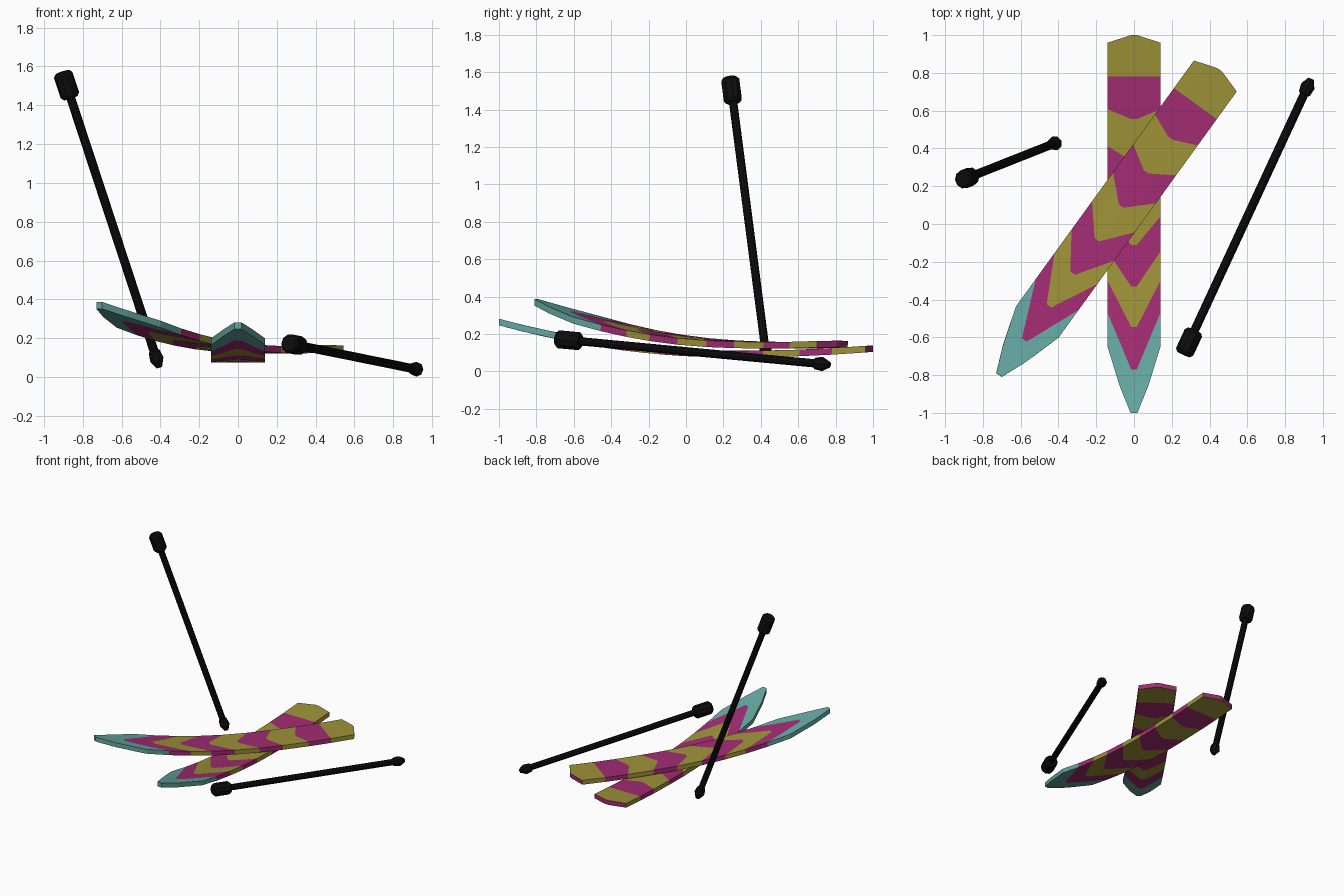
import bpy
import math
from mathutils import Vector

if "Cube" in bpy.data.objects:
    bpy.data.objects.remove(bpy.data.objects["Cube"])


def material(name, rgb):
    m = bpy.data.materials.new(name)
    m.diffuse_color = (*rgb, 1)
    m.use_nodes = True
    m.node_tree.nodes["Principled BSDF"].inputs["Base Color"].default_value = m.diffuse_color
    return m


OLIVE = material("olive", (0.34, 0.29, 0.04))
MAGENTA = material("magenta", (0.36, 0.025, 0.17))
TEAL = material("teal", (0.13, 0.39, 0.36))
BLACK = material("black", (0.004, 0.004, 0.004))


def make_object(name, verts, faces, slots, mats):
    mesh = bpy.data.meshes.new(name)
    mesh.from_pydata(verts, [], faces)
    for m in mats:
        mesh.materials.append(m)
    for poly, s in zip(mesh.polygons, slots):
        poly.material_index = s
    mesh.update()
    ob = bpy.data.objects.new(name, mesh)
    bpy.context.collection.objects.link(ob)
    return ob


# Ski rows, tail to tip: edge y, centre y, half width, colour slot of the band after it
ROWS = [(0.96, 1.0, 0.14, 0), (0.78, 0.78, 0.14, 1), (0.608, 0.555, 0.14, 0),
        (0.412, 0.335, 0.14, 1), (0.23, 0.11, 0.14, 0), (0.04, -0.11, 0.14, 1),
        (-0.145, -0.33, 0.14, 0), (-0.30, -0.545, 0.14, 1), (-0.47, -0.77, 0.14, 2),
        (-0.65, -0.85, 0.14, 2), (-0.86, -0.93, 0.075, 2), (-1.0, -1.0, 0.018, 2)]
THICK = 0.035
CORE = 0.015


def ski_height(y):
    # camber curve: gentle rise to the tail, strong rise to the tip
    d = y - 0.25
    return 0.11 + (0.053 if d > 0 else 0.11) * d * d


def ski(name):
    verts, faces, slots = [], [], []
    for edge, mid, w, _ in ROWS:
        ring = []
        for x, t in ((-w, 1), (-(w + CORE) / 2, 0.5), (-CORE, 0),
                     (CORE, 0), ((w + CORE) / 2, 0.5), (w, 1)):
            y = mid + (edge - mid) * t
            ring.append((x, y, ski_height(y)))
        verts += ring + [(x, y, z - THICK) for x, y, z in reversed(ring)]
    n = 12
    for r in range(len(ROWS) - 1):
        for i in range(n):
            j = (i + 1) % n
            faces.append((r * n + i, (r + 1) * n + i, (r + 1) * n + j, r * n + j))
            slots.append(ROWS[r][3])
    # end caps: magenta tail, teal tip
    last = (len(ROWS) - 1) * n
    for i in range(5):
        faces.append((i, i + 1, n - 2 - i, n - 1 - i))
        slots.append(1)
        faces.append((last + i + 1, last + i, last + n - 1 - i, last + n - 2 - i))
        slots.append(2)
    return make_object(name, verts, faces, slots, [OLIVE, MAGENTA, TEAL])


def lathe(name, profile, sides, start, end):
    # profile of (distance, radius) turned about the line from start to end
    verts, faces = [], []
    for d, r in profile:
        for k in range(sides):
            a = 2 * math.pi * k / sides
            verts.append((r * math.cos(a), r * math.sin(a), d))
    for s in range(len(profile) - 1):
        for k in range(sides):
            j = (k + 1) % sides
            faces.append((s * sides + k, s * sides + j,
                          (s + 1) * sides + j, (s + 1) * sides + k))
    faces.append(tuple(reversed(range(sides))))
    faces.append(tuple(range(len(verts) - sides, len(verts))))
    ob = make_object(name, verts, faces, [0] * len(faces), [BLACK])
    ob.location = start
    ob.rotation_euler = (end - start).to_track_quat('Z', 'Y').to_euler()
    return ob


def pole(name, tip, top):
    tip, top = Vector(tip), Vector(top)
    length = (top - tip).length
    # shaft, faceted tip knob and bevelled grip
    lathe(name + "_shaft", [(0.05, 0.023), (length - 0.07, 0.023)], 10, tip, top)
    lathe(name + "_tip", [(0, 0.016), (0.042, 0.038), (0.085, 0.032), (0.095, 0.02)],
          8, tip, top)
    g = length - 0.14
    lathe(name + "_grip", [(g, 0.038), (g + 0.015, 0.05), (g + 0.125, 0.05),
                           (g + 0.14, 0.038)], 10, tip, top)


# Skis: one flat, one crossed over it with the tip raised
ski("lower_ski")
upper = ski("upper_ski")
upper.location = (-0.135, 0.002, 0.065)
upper.rotation_euler = (-0.04, 0, math.radians(-35.9))

# Poles: one leaning upright, one lying beside the skis
pole("upright_pole", (-0.405, 0.433, 0.05), (-0.905, 0.235, 1.57))
pole("lying_pole", (0.938, 0.768, 0.036), (0.262, -0.69, 0.173))
